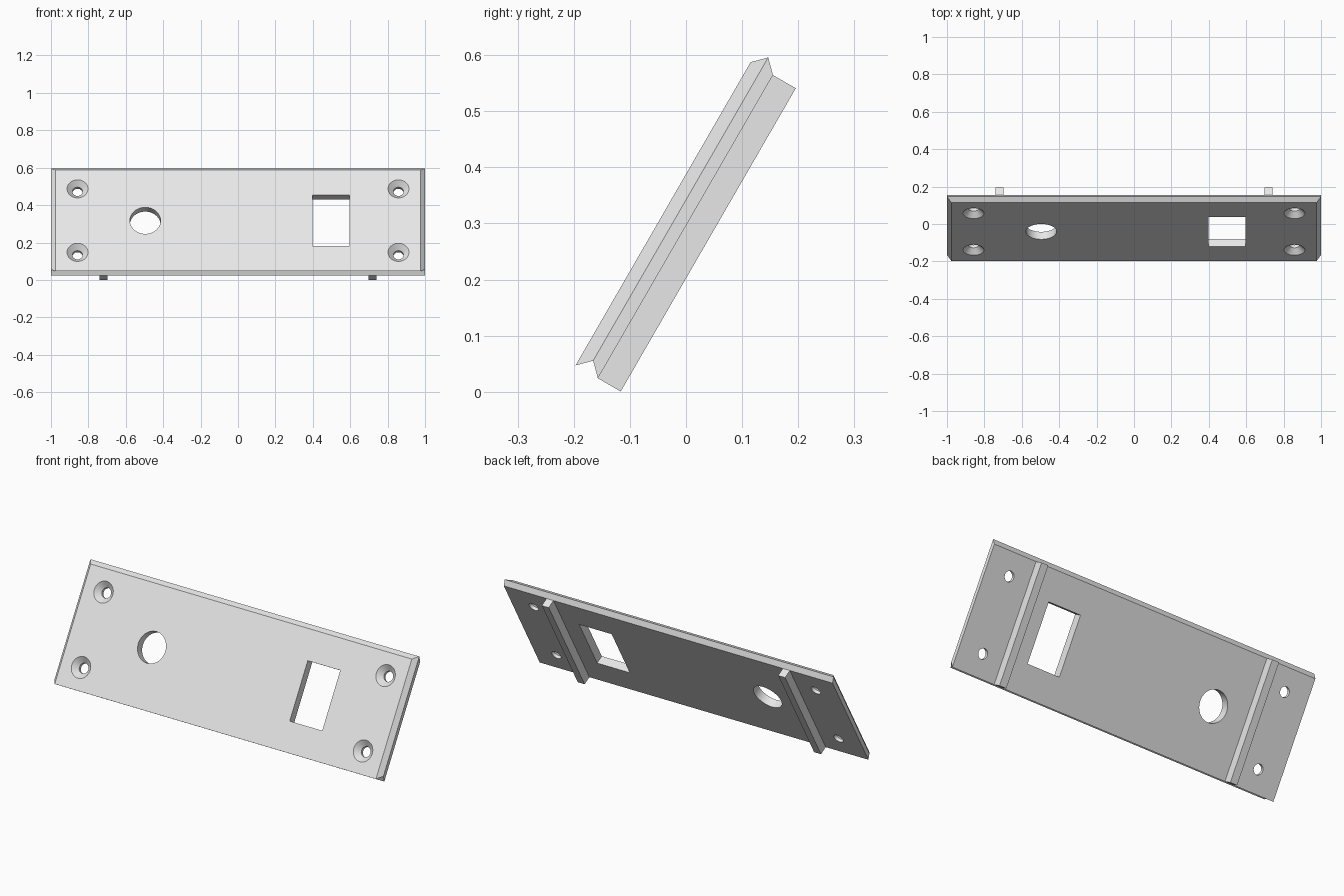
import bpy
import math

cube = bpy.data.objects.get("Cube")
if cube:
    bpy.data.objects.remove(cube, do_unlink=True)

grey = bpy.data.materials.new("light_grey")
grey.use_nodes = True
grey.diffuse_color = (0.8, 0.8, 0.8, 1)
grey.node_tree.nodes["Principled BSDF"].inputs["Base Color"].default_value = (0.8, 0.8, 0.8, 1)

TILT = math.radians(60)
FRONT, RIDGE, BACK, RIB_BACK = 0.195, 0.172, 0.149, 0.102   # depth layers, front is +
LOW, HIGH = -0.056, 0.568                                   # extent along the slope
BEVEL = 0.023
MID = (LOW + HIGH) / 2


def loft(name, rings):
    """Closed solid through rings of equal point count, listed from back to front."""
    n = len(rings[0])
    faces = [tuple(reversed(range(n)))]
    for k in range(len(rings) - 1):
        for i in range(n):
            j = (i + 1) % n
            faces.append((k * n + i, k * n + j, k * n + n + j, k * n + n + i))
    faces.append(tuple(range((len(rings) - 1) * n, len(rings) * n)))
    mesh = bpy.data.meshes.new(name)
    mesh.from_pydata([p for ring in rings for p in ring], [], faces)
    mesh.materials.append(grey)
    obj = bpy.data.objects.new(name, mesh)
    bpy.context.collection.objects.link(obj)
    obj.rotation_euler.x = TILT
    obj.location.z = -0.002
    return obj


def rect(x0, x1, y0, y1, z):
    return [(x0, y0, z), (x1, y0, z), (x1, y1, z), (x0, y1, z)]


def circle(x, y, r, z, sides=48):
    return [(x + r * math.cos(2 * math.pi * i / sides),
             y + r * math.sin(2 * math.pi * i / sides), z) for i in range(sides)]


# Panel: ridge along the top edge, matching groove along the bottom, bevelled ends
panel = loft("panel", [
    rect(-1, 1, LOW, HIGH, BACK),
    rect(-1, 1, LOW + BEVEL, HIGH + BEVEL, RIDGE),
    rect(-1 + BEVEL, 1 - BEVEL, LOW, HIGH, FRONT),
])

# Round hole and rectangular window
under, over = BACK - 0.03, FRONT + 0.005
cutters = [
    loft("round_hole_cutter", [circle(-0.496, MID, 0.082, z) for z in (under, over)]),
    loft("window_cutter", [rect(0.398, 0.596, MID - 0.157, MID + 0.157, z) for z in (under, over)]),
]

# Countersunk screw holes near the corners
for x in (-0.858, 0.858):
    for y in (MID - 0.196, MID + 0.196):
        cutters.append(loft("screw_hole_cutter", [
            circle(x, y, 0.027, under),
            circle(x, y, 0.027, FRONT - 0.029),
            circle(x, y, 0.061, over),
        ]))

for cutter in cutters:
    cutter.hide_render = True
    mod = panel.modifiers.new(cutter.name, "BOOLEAN")
    mod.operation = "DIFFERENCE"
    mod.solver = "EXACT"
    mod.object = cutter

# Bake the cuts and drop the cutters
bpy.context.view_layer.update()
graph = bpy.context.evaluated_depsgraph_get()
cut_mesh = bpy.data.meshes.new_from_object(panel.evaluated_get(graph))
panel.modifiers.clear()
panel.data = cut_mesh
for cutter in cutters:
    bpy.data.objects.remove(cutter, do_unlink=True)

# Smooth hole walls, crisp panel edges
bpy.ops.object.select_all(action="DESELECT")
panel.select_set(True)
bpy.context.view_layer.objects.active = panel
bpy.ops.object.shade_smooth_by_angle(angle=math.radians(25))

# Two ribs across the back
for name, x in (("right_back_rib", -0.719), ("left_back_rib", 0.719)):
    loft(name, [rect(x - 0.021, x + 0.021, LOW, HIGH, z) for z in (RIB_BACK, BACK)])
